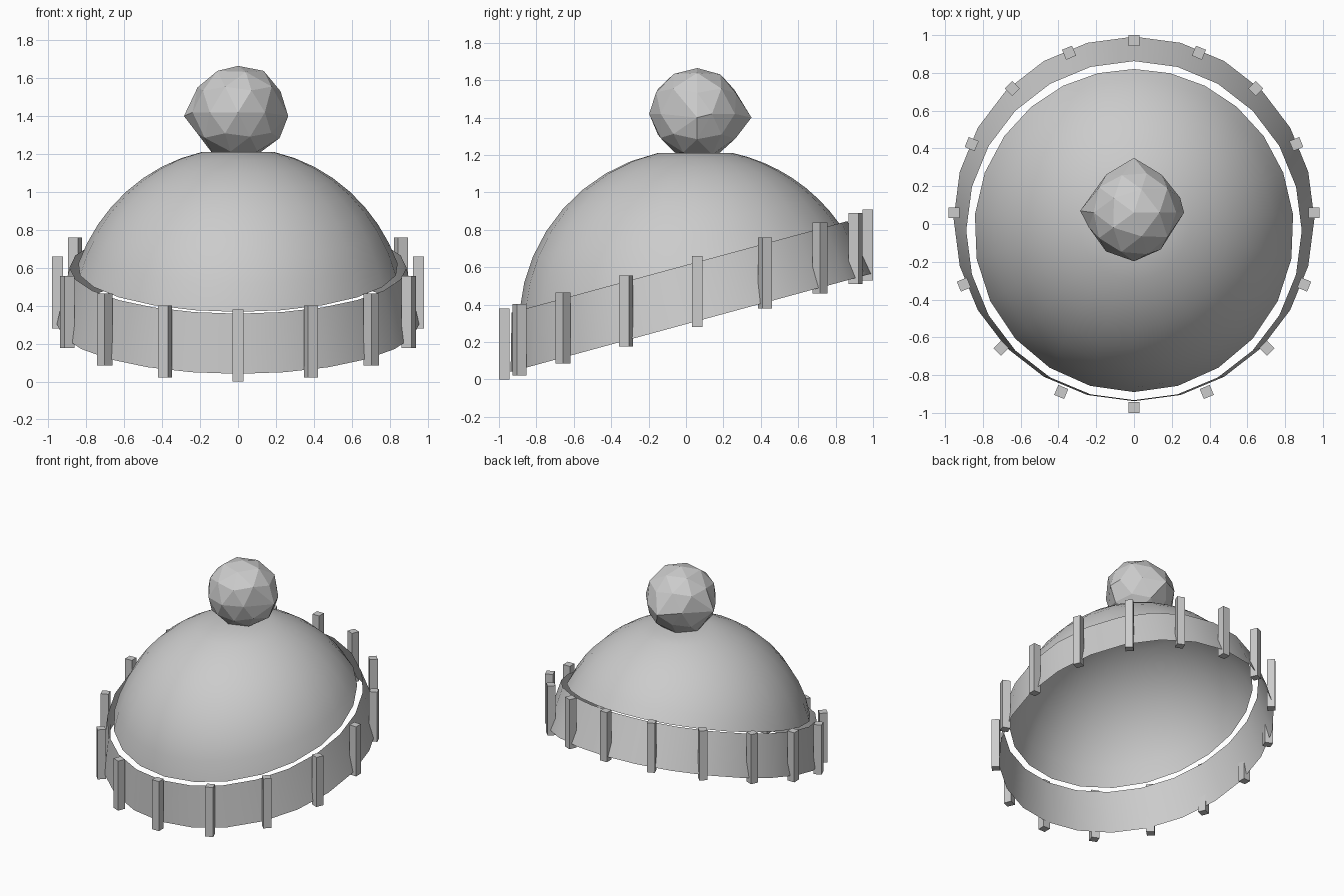
import bpy, bmesh, random
from math import sin, cos, pi, acos, sqrt, radians, atan
from mathutils import Vector, Matrix

if "Cube" in bpy.data.objects:
    bpy.data.objects.remove(bpy.data.objects["Cube"])

SLOPE = 0.272      # rise of the brim from front to back
XS = 0.955         # the cap is slightly narrower than it is long
N = 24
CEN = Vector((0, 0.05, 0.289))   # centre of the dome sphere
R = 0.943


def finish(name, bm, smooth=False):
    me = bpy.data.meshes.new(name)
    bm.to_mesh(me)
    bm.free()
    ob = bpy.data.objects.new(name, me)
    bpy.context.collection.objects.link(ob)
    if smooth:
        bpy.ops.object.select_all(action='DESELECT')
        ob.select_set(True)
        bpy.context.view_layer.objects.active = ob
        bpy.ops.object.shade_smooth_by_angle(angle=radians(35))
    return ob


def skin(bm, rings):
    # quads between successive closed rings, bottom ring first
    for a, b in zip(rings, rings[1:]):
        for i in range(N):
            j = (i + 1) % N
            bm.faces.new((a[i], a[j], b[j], b[i]))


def rim_angle(az):
    # polar angle where the dome meets the slanted rim plane
    h = 0.6095 + SLOPE * CEN.y - CEN.z
    lo, hi = 0.2, 2.0
    for _ in range(40):
        t = (lo + hi) / 2
        if R * cos(t) > h + SLOPE * R * sin(t) * sin(az):
            lo = t
        else:
            hi = t
    return lo


# Dome: sphere cut by the slanted plane, small flat top under the pompom
bm = bmesh.new()
rings = []
STEPS, TOP = 8, radians(12.3)
for k in range(STEPS + 1):
    ring = []
    for i in range(N):
        az = 2 * pi * i / N
        t = rim_angle(az)
        t += (TOP - t) * k / STEPS
        ring.append(bm.verts.new(CEN + Vector((XS * R * sin(t) * cos(az),
                                               R * sin(t) * sin(az), R * cos(t)))))
    rings.append(ring)
skin(bm, rings)
bm.faces.new(rings[-1])
finish("dome", bm, True)

# Brim band: open slanted strip, slightly larger than the dome
bm = bmesh.new()
tilt = atan(SLOPE)
rings = []
for rad, cy, cz in ((1.0, 0.027, 0.303), (0.93, -0.035, 0.602)):
    rings.append([bm.verts.new((XS * rad * cos(2 * pi * i / N),
                                cy + rad * sin(2 * pi * i / N) * cos(tilt),
                                cz + rad * sin(2 * pi * i / N) * sin(tilt)))
                  for i in range(N)])
skin(bm, rings)
finish("brim_band", bm, True)

# Ribs: upright bars following the band
bm = bmesh.new()
for i in range(16):
    a = 2 * pi * i / 16
    r = 0.972 + 0.06 * cos(a)
    x, y = 0.98 * r * sin(a), 0.06 - r * cos(a)
    z = 0.19 + SLOPE * (y + 0.97)
    m = (Matrix.Translation((x, y, z)) @ Matrix.Rotation(a, 4, 'Z')
         @ Matrix.Diagonal((0.057, 0.057, 0.38, 1)))
    bmesh.ops.create_cube(bm, size=1, matrix=m)
finish("brim_ribs", bm)

# Pompom: uneven faceted ball
random.seed(4)
bm = bmesh.new()
bmesh.ops.create_icosphere(bm, subdivisions=2, radius=0.252)
for v in bm.verts:
    v.co *= random.uniform(0.95, 1.03)
for d in (Vector((-0.285, 0.01, -0.02)), Vector((0, 0.29, -0.02)),
          Vector((0.265, 0.0, -0.02)), Vector((0, 0, 0.245))):
    min(bm.verts, key=lambda v: (v.co - d).length).co = d
bmesh.ops.translate(bm, verts=bm.verts, vec=(0, 0.06, 1.42))
finish("pompom", bm)
